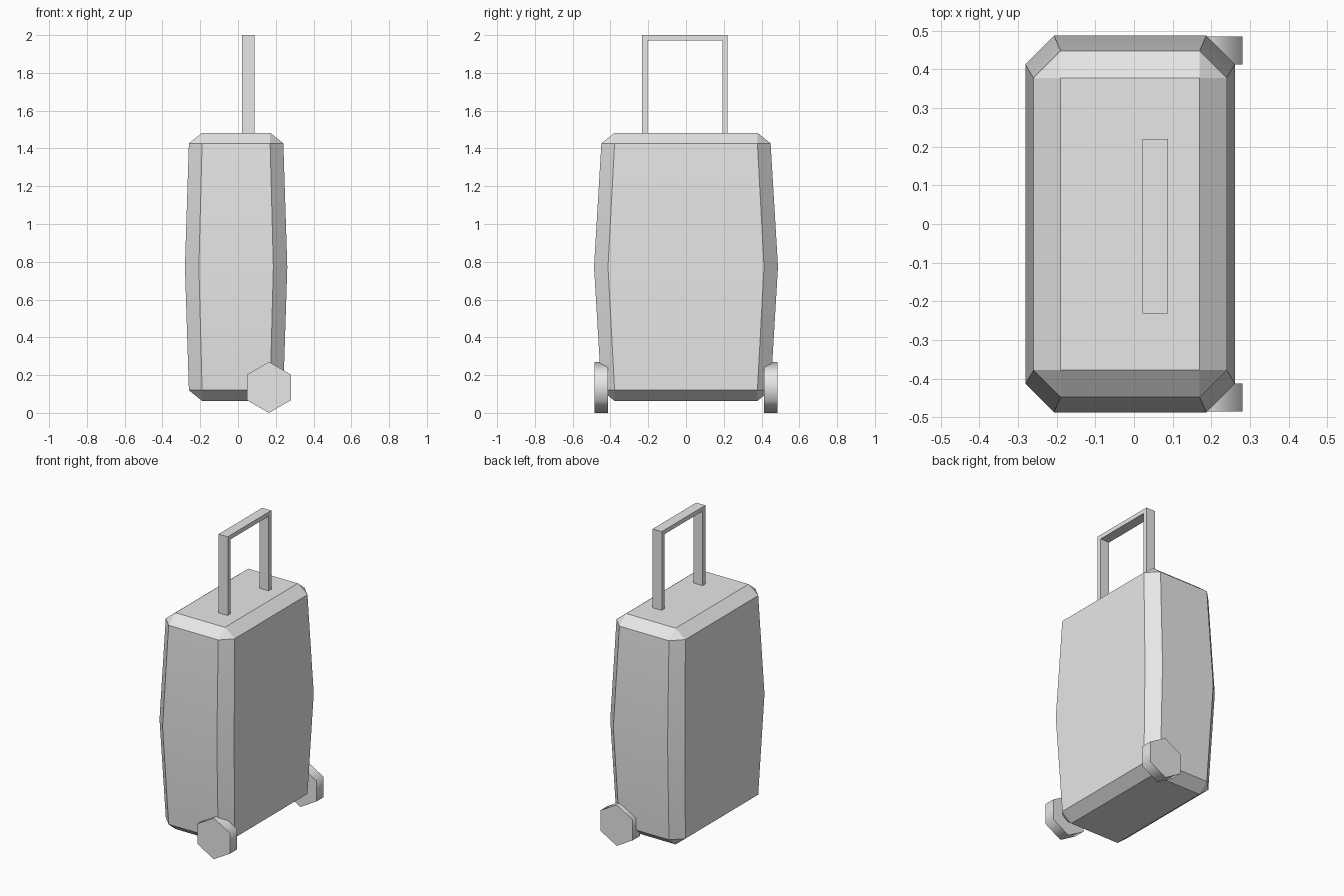
import bpy, bmesh, math
from mathutils import Matrix, Vector

cube = bpy.data.objects.get("Cube")
if cube:
    bpy.data.objects.remove(cube, do_unlink=True)

grey = bpy.data.materials.new("light_grey")
grey.use_nodes = True
grey.diffuse_color = (0.8, 0.8, 0.8, 1)
grey.node_tree.nodes["Principled BSDF"].inputs["Base Color"].default_value = (0.8, 0.8, 0.8, 1)


def finish(bm, name, angle=None):
    """Turn a bmesh into a named object, smooth below the given angle."""
    bmesh.ops.recalc_face_normals(bm, faces=bm.faces)
    mesh = bpy.data.meshes.new(name)
    bm.to_mesh(mesh)
    bm.free()
    mesh.materials.append(grey)
    obj = bpy.data.objects.new(name, mesh)
    bpy.context.collection.objects.link(obj)
    if angle:
        bpy.ops.object.select_all(action="DESELECT")
        obj.select_set(True)
        bpy.context.view_layer.objects.active = obj
        bpy.ops.object.shade_smooth_by_angle(angle=math.radians(angle))
    return obj


def ring(bm, hx, hy, cut, z, cx=-0.01):
    """Rectangle of half size hx, hy with its corners cut off."""
    quarter = [(hx, hy - cut), (hx - cut, hy)]
    outline = quarter + [(-x, y) for x, y in reversed(quarter)]
    outline += [(-x, -y) for x, y in outline]
    return [bm.verts.new((cx + x, y, z)) for x, y in outline]


# Case: bulging shell with chamfered edges, lofted from bottom to top
bm = bmesh.new()
rings = [ring(bm, *r) for r in (
    (0.18, 0.378, 0, 0.063),
    (0.25, 0.448, 0.07, 0.12),
    (0.271, 0.487, 0.074, 0.773),
    (0.25, 0.448, 0.07, 1.427),
    (0.18, 0.378, 0, 1.483),
)]
for low, high in zip(rings, rings[1:]):
    for i in range(len(low)):
        j = (i + 1) % len(low)
        bm.faces.new((low[i], low[j], high[j], high[i]))
bm.faces.new(rings[0])
bm.faces.new(rings[-1])
bmesh.ops.remove_doubles(bm, verts=bm.verts, dist=0.0001)
finish(bm, "case", 30)

# Pull handle: flat U-shaped frame, extruded across its width
bm = bmesh.new()
left, right, base, top, bar = -0.232, 0.22, 1.47, 2.0, 0.028
profile = [(left, base), (left, top), (right, top), (right, base),
           (right - bar, base), (right - bar, top - bar),
           (left + bar, top - bar), (left + bar, base)]
face = bm.faces.new([bm.verts.new((0.022, y, z)) for y, z in profile])
swept = bmesh.ops.extrude_face_region(bm, geom=[face])["geom"]
bmesh.ops.translate(bm, vec=Vector((0.066, 0, 0)),
                    verts=[v for v in swept if isinstance(v, bmesh.types.BMVert)])
finish(bm, "pull_handle")

# Wheels: six-sided discs on the two lower corners
for name, side in (("front_wheel", -1), ("back_wheel", 1)):
    bm = bmesh.new()
    bmesh.ops.create_cone(bm, cap_ends=True, segments=6, radius1=0.135,
                          radius2=0.135, depth=0.073,
                          matrix=Matrix.Translation((0.164, side * 0.449, 0.135))
                          @ Matrix.Rotation(math.pi / 2, 4, "X"))
    finish(bm, name, 65)
